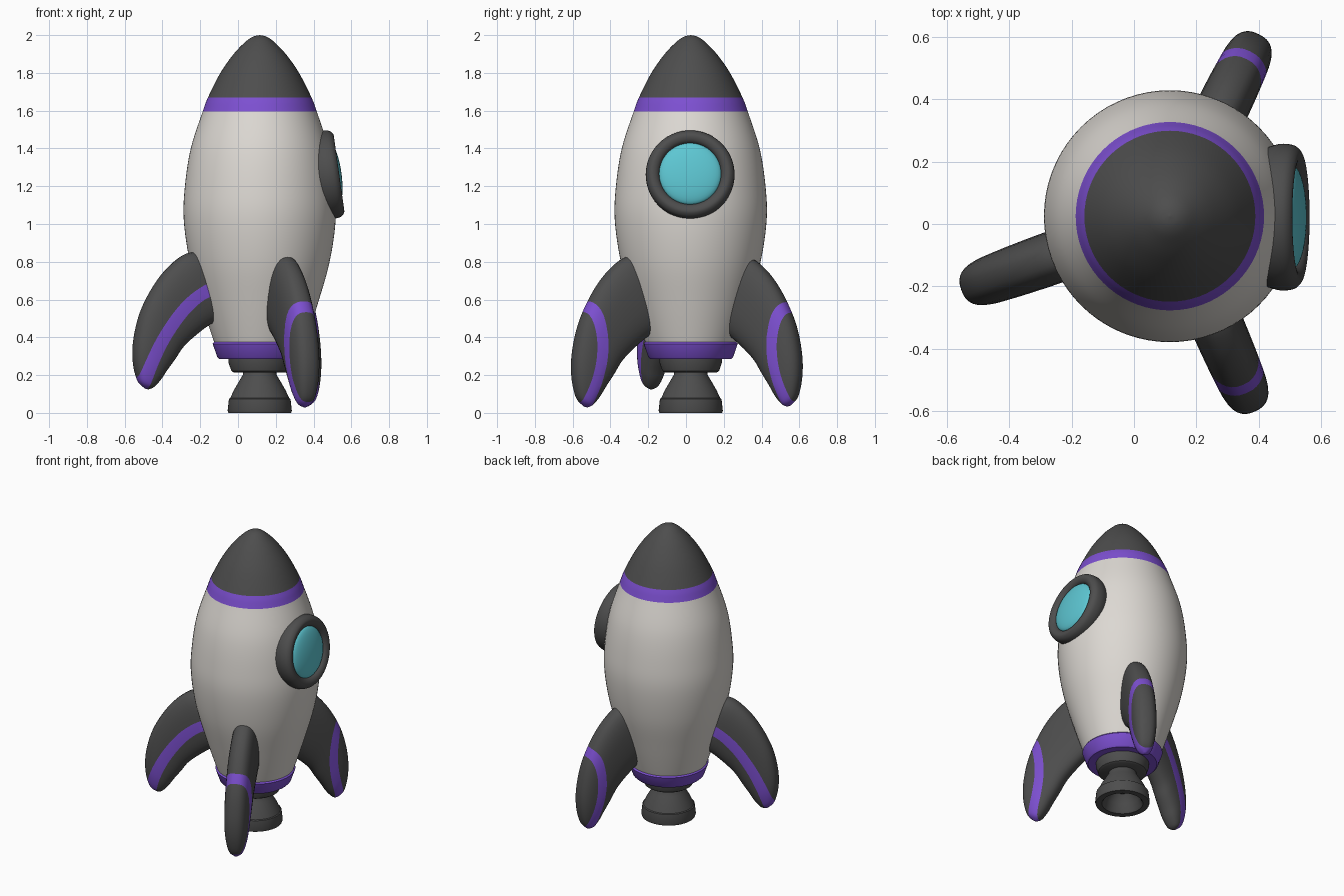
import bpy, bmesh, math
from mathutils import Vector, Matrix

if "Cube" in bpy.data.objects:
    bpy.data.objects.remove(bpy.data.objects["Cube"])

AXIS = Vector((0.115, 0.025, 0))          # the hull axis sits a little off centre


def material(name, rgb):
    m = bpy.data.materials.new(name)
    m.diffuse_color = (*rgb, 1)
    m.use_nodes = True
    m.node_tree.nodes["Principled BSDF"].inputs["Base Color"].default_value = m.diffuse_color
    return m


WHITE = material("warm_white", (0.72, 0.69, 0.65))
DARK = material("charcoal", (0.075, 0.075, 0.075))
PURPLE = material("purple", (0.205, 0.08, 0.64))
CYAN = material("cyan_glass", (0.11, 0.57, 0.65))


def smooth_path(pts, steps):
    """Catmull-Rom interpolation through points of any dimension."""
    out = []
    p = [pts[0]] + list(pts) + [pts[-1]]
    for i in range(1, len(p) - 2):
        for s in range(steps):
            t = s / steps
            out.append(tuple(
                0.5 * (2 * b + (c - a) * t + (2 * a - 5 * b + 4 * c - d) * t * t
                       + (3 * b - a - 3 * c + d) * t ** 3)
                for a, b, c, d in zip(p[i - 1], p[i], p[i + 1], p[i + 2])))
    return out + [tuple(pts[-1])]


def finish(bm, name, mats, matrix, angle=35):
    bmesh.ops.recalc_face_normals(bm, faces=bm.faces)
    me = bpy.data.meshes.new(name)
    bm.to_mesh(me)
    bm.free()
    for m in mats:
        me.materials.append(m)
    me.transform(matrix)
    ob = bpy.data.objects.new(name, me)
    bpy.context.collection.objects.link(ob)
    bpy.ops.object.select_all(action='DESELECT')
    ob.select_set(True)
    bpy.context.view_layer.objects.active = ob
    bpy.ops.object.shade_smooth_by_angle(angle=math.radians(angle))
    return ob


def lathe(name, profile, mats, matrix=Matrix.Translation(AXIS), rule=None, seg=72):
    """Spin (radius, height) points around local z."""
    bm = bmesh.new()
    rings = []
    for r, z in profile:
        if r < 1e-5:
            rings.append([bm.verts.new((0, 0, z))])
        else:
            rings.append([bm.verts.new((r * math.cos(2 * math.pi * k / seg),
                                        r * math.sin(2 * math.pi * k / seg), z))
                          for k in range(seg)])
    for a, b in zip(rings, rings[1:]):
        for k in range(seg):
            n = (k + 1) % seg
            vs = [a[k % len(a)], a[n % len(a)], b[n % len(b)], b[k % len(b)]]
            f = bm.faces.new(list(dict.fromkeys(vs)))
            if rule:
                f.material_index = rule(f.calc_center_median())
    return finish(bm, name, mats, matrix)


# Hull with nose cone and painted nose band
hull = smooth_path([(0.21, 0.30), (0.243, 0.38), (0.308, 0.58), (0.37, 0.80), (0.402, 1.02),
                    (0.396, 1.20), (0.365, 1.40), (0.302, 1.595), (0.274, 1.67),
                    (0.208, 1.80), (0.138, 1.90), (0.075, 1.965), (0.035, 1.992), (0, 2.0)], 6)
lathe("hull", hull, [WHITE, PURPLE, DARK],
      rule=lambda c: 2 if c.z > 1.67 else 1 if c.z > 1.595 else 0)

# Purple collar at the bottom of the hull
lathe("base_collar", [(0.2, 0.39), (0.243, 0.374), (0.249, 0.366), (0.224, 0.294),
                      (0.214, 0.284), (0, 0.284)], [PURPLE])

# Engine mount and hollow nozzle
lathe("engine_mount", [(0, 0.30), (0.165, 0.30), (0.165, 0.265), (0.150, 0.222),
                       (0.138, 0.214), (0, 0.214)], [DARK])
lathe("nozzle", [(0, 0.225), (0.085, 0.225), (0.090, 0.20), (0.108, 0.17), (0.137, 0.12),
                 (0.156, 0.078), (0.163, 0.074), (0.170, 0.012), (0.166, 0.0),
                 (0.128, 0.0), (0.118, 0.012), (0.105, 0.06), (0.07, 0.11), (0, 0.12)], [DARK])

# Porthole on the +x side, tilted to follow the hull
porthole = (Matrix.Translation((0.49, 0.022, 1.263))
            @ Matrix.Rotation(math.radians(90 - 8), 4, 'Y'))
frame = smooth_path([(0.225, -0.06), (0.235, -0.02), (0.231, 0.02), (0.214, 0.041),
                     (0.195, 0.045), (0.174, 0.036), (0.162, 0.015), (0.16, -0.03)], 4)
lathe("porthole_frame", frame, [DARK], porthole)
lathe("porthole_glass", [(0.165 * math.sin(a * math.pi / 20),
                          0.018 + 0.040 * math.cos(a * math.pi / 20))
                         for a in range(10, -1, -1)], [CYAN], porthole)

# Fins: outer edge (r, z), inner edge (r, z), half thickness, from root to tip
FIN = [(0.22, 0.80, 0.12, 0.46, 0.075), (0.345, 0.83, 0.22, 0.42, 0.084),
       (0.445, 0.77, 0.305, 0.36, 0.085), (0.54, 0.655, 0.39, 0.28, 0.083),
       (0.622, 0.495, 0.44, 0.205, 0.08), (0.662, 0.335, 0.485, 0.14, 0.075),
       (0.668, 0.20, 0.52, 0.085, 0.064), (0.645, 0.085, 0.558, 0.042, 0.042),
       (0.605, 0.035, 0.585, 0.029, 0.008)]


def fin(name, angle, r_scale, r_shift, z_scale, z_shift, stripe, half_width, seg=32):
    path = [Vector(p) for p in smooth_path(stripe, 6)]

    def dist(co):
        p, best = Vector((co.x, co.z)), 9
        for a, b in zip(path, path[1:]):
            d = b - a
            t = max(0, min(1, (p - a).dot(d) / d.length_squared))
            best = min(best, (p - a - d * t).length)
        return best - half_width

    bm = bmesh.new()
    rings = []
    for ro, zo, ri, zi, t in smooth_path(FIN, 6):
        ring = []
        for k in range(seg):               # rounded, slightly boxy cross-section
            c, s = math.cos(2 * math.pi * k / seg), math.sin(2 * math.pi * k / seg)
            u = math.copysign(abs(c) ** 0.8, c)
            v = math.copysign(abs(s) ** 0.8, s)
            ring.append(bm.verts.new(((ro + ri) / 2 + (ro - ri) / 2 * u, t * v,
                                      (zo + zi) / 2 + (zo - zi) / 2 * u)))
        rings.append(ring)
    for a, b in zip(rings, rings[1:]):
        for k in range(seg):
            n = (k + 1) % seg
            bm.faces.new((a[k], a[n], b[n], b[k]))
    bm.faces.new(rings[0])
    bm.faces.new(rings[-1])

    # Cut the stripe outline into the surface, then colour the faces inside it
    value = {v: dist(v.co) for v in bm.verts}
    new = []
    for e in list(bm.edges):
        a, b = e.verts
        fa, fb = value[a], value[b]
        if fa * fb < 0:
            new.append(bmesh.utils.edge_split(e, a, fa / (fa - fb))[1])
    bmesh.ops.connect_verts(bm, verts=new)
    for f in bm.faces:
        f.material_index = 1 if dist(f.calc_center_median()) < 0 else 0

    place = (Matrix.Translation(AXIS) @ Matrix.Rotation(math.radians(angle), 4, 'Z')
             @ Matrix.Translation((r_shift, 0, z_shift))
             @ Matrix.Diagonal((r_scale, 1, z_scale, 1)))
    finish(bm, name, [DARK, PURPLE], place, 60)


# Stripe running from hull to tip, and stripe looping over the outer edge
LONG = [(0.13, 0.67), (0.285, 0.605), (0.405, 0.505), (0.515, 0.345), (0.59, 0.18), (0.64, 0.0)]
LOOP = [(0.72, 0.57), (0.62, 0.575), (0.565, 0.53), (0.535, 0.42), (0.532, 0.30),
        (0.555, 0.18), (0.595, 0.06), (0.62, -0.03)]
fin("left_fin", 199.5, 1.0, 0.04, 0.906, 0.098, LONG, 0.036)
fin("back_fin", 64, 0.97, 0.0, 0.985, 0.005, LOOP, 0.031)
fin("front_fin", -66.5, 1.02, 0.0, 1.0, 0.0, LOOP, 0.031)
